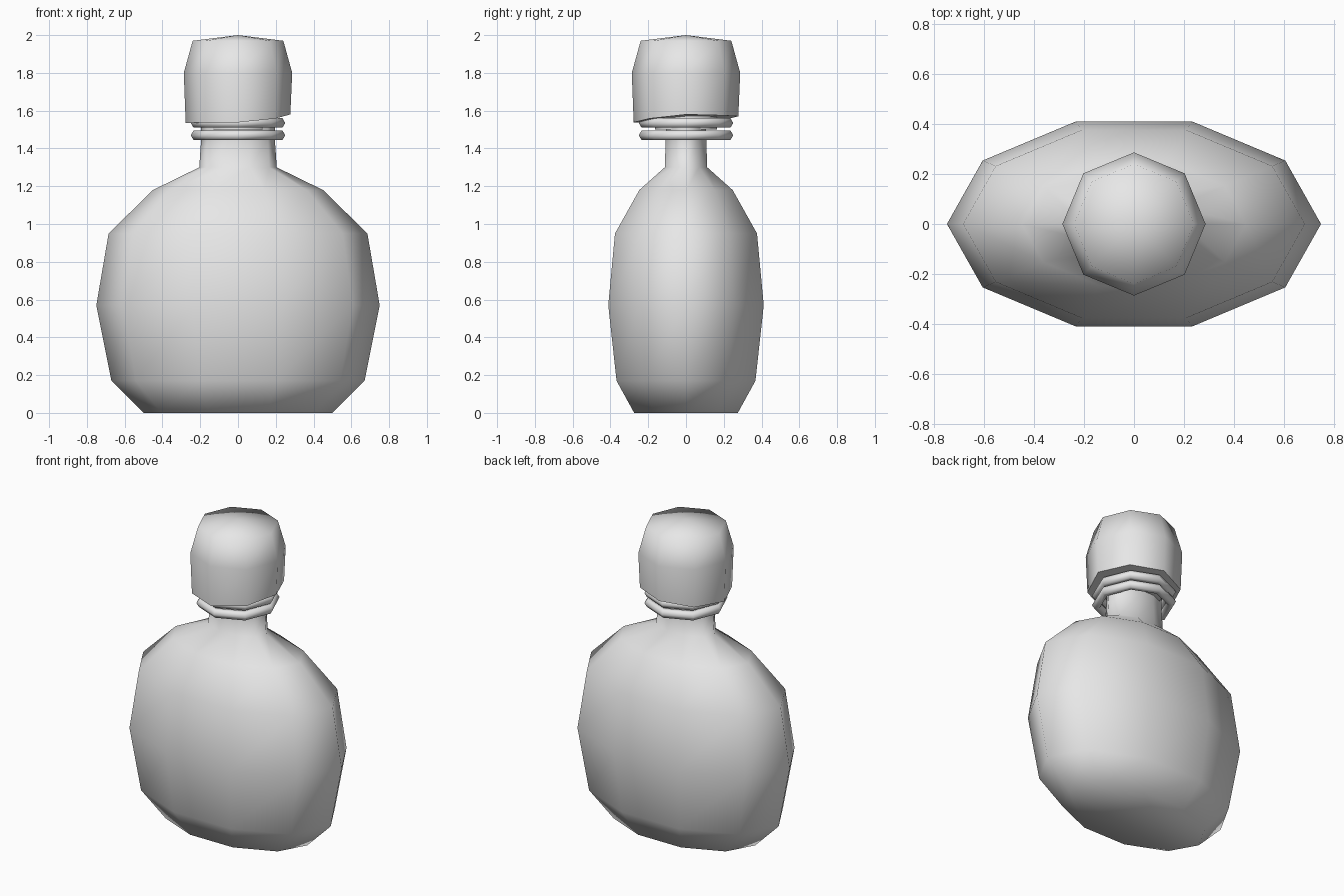
import bpy, bmesh, math

if "Cube" in bpy.data.objects:
    bpy.data.objects.remove(bpy.data.objects["Cube"])

grey = bpy.data.materials.new("light grey")
grey.diffuse_color = (0.8, 0.8, 0.8, 1)
grey.use_nodes = True
grey.node_tree.nodes["Principled BSDF"].inputs["Base Color"].default_value = grey.diffuse_color


def finish(bm, name, angle=75):
    bmesh.ops.recalc_face_normals(bm, faces=bm.faces[:])
    me = bpy.data.meshes.new(name)
    bm.to_mesh(me)
    bm.free()
    me.materials.append(grey)
    ob = bpy.data.objects.new(name, me)
    bpy.context.collection.objects.link(ob)
    bpy.ops.object.select_all(action='DESELECT')
    ob.select_set(True)
    bpy.context.view_layer.objects.active = ob
    bpy.ops.object.shade_smooth_by_angle(angle=math.radians(angle))
    return ob


def loft(name, profile, sides, depth=1.0, rim=None, apex=None):
    """Stack rings of (radius, z); rim gives separate heights for the first ring."""
    bm = bmesh.new()
    rings = []
    for k, (r, z) in enumerate(profile):
        ring = []
        for i in range(sides):
            a = 2 * math.pi * i / sides
            h = rim[i] if rim and k == 0 else z
            ring.append(bm.verts.new((r * math.cos(a), r * depth * math.sin(a), h)))
        rings.append(ring)
    for lo, hi in zip(rings, rings[1:]):
        for i in range(sides):
            j = (i + 1) % sides
            bm.faces.new((lo[i], lo[j], hi[j], hi[i]))
    bm.faces.new(rings[0][::-1])
    if apex:
        tip = bm.verts.new((0, 0, apex))
        for i in range(sides):
            bm.faces.new((rings[-1][i], rings[-1][(i + 1) % sides], tip))
    else:
        bm.faces.new(rings[-1])
    return finish(bm, name)


def collar(name, z, major=0.221, minor=0.029, sides=8, section=6):
    bm = bmesh.new()
    grid = []
    for i in range(sides):
        a = 2 * math.pi * i / sides
        row = []
        for k in range(section):
            b = 2 * math.pi * k / section
            r = major + minor * math.cos(b)
            row.append(bm.verts.new((r * math.cos(a), r * math.sin(a), z + minor * math.sin(b))))
        grid.append(row)
    for i in range(sides):
        n = grid[(i + 1) % sides]
        for k in range(section):
            m = (k + 1) % section
            bm.faces.new((grid[i][k], n[k], n[m], grid[i][m]))
    return finish(bm, name)


# Flattened ten-sided flask with its neck
loft("bottle_body", [(0.5, 0), (0.67, 0.17), (0.75, 0.57), (0.685, 0.95), (0.45, 1.18),
                     (0.205, 1.3), (0.195, 1.45), (0.195, 1.55)], 10, depth=0.577)

# Stopper plug under the cap
loft("stopper_plug", [(0.165, 1.5), (0.165, 1.6)], 8)

# Two neck rings
for label, z in (("lower", 1.47), ("upper", 1.535)):
    collar(label + "_neck_ring", z)

# Faceted cap with a slightly uneven lower rim
loft("cap", [(0.277, 1.54), (0.287, 1.8), (0.24, 1.97)], 8,
     rim=[1.58, 1.575, 1.57, 1.55, 1.535, 1.537, 1.538, 1.558], apex=2.0)
